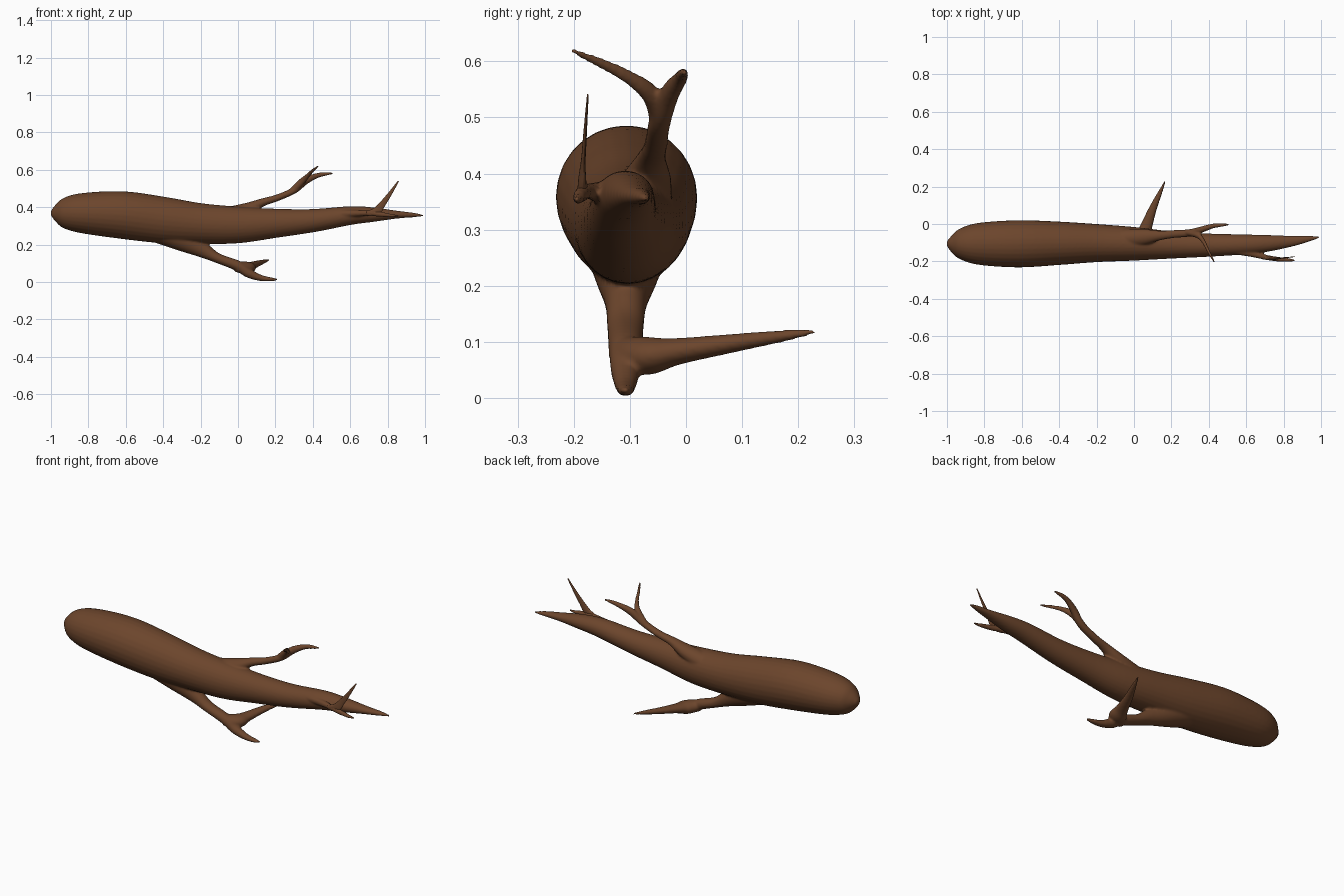
import bpy, bmesh, math
from mathutils import Vector

SIDES, STEPS = 28, 6

bark = bpy.data.materials.new("bark")
bark.diffuse_color = (0.15, 0.06, 0.025, 1)


def spline(rows):
    """Catmull-Rom through rows of x, y, z, half width, half height."""
    out = []
    for i in range(len(rows) - 1):
        p0, p1 = rows[max(i - 1, 0)], rows[i]
        p2, p3 = rows[i + 1], rows[min(i + 2, len(rows) - 1)]
        for s in range(STEPS):
            t = s / STEPS
            out.append([0.5 * (2 * b + (c - a) * t + (2 * a - 5 * b + 4 * c - d) * t * t
                               + (3 * b - a - 3 * c + d) * t ** 3)
                        for a, b, c, d in zip(p0, p1, p2, p3)])
    out.append(list(rows[-1]))
    return out


def tube(bm, rows):
    """Closed limb with elliptical rings square to its path."""
    pts = spline(rows)
    pos = [Vector(p[:3]) for p in pts]
    rings = []
    for i, p in enumerate(pts):
        tan = (pos[min(i + 1, len(pos) - 1)] - pos[max(i - 1, 0)]).normalized()
        side = tan.cross(Vector((0, 0, 1))).normalized()
        up = side.cross(tan)
        w, h = max(p[3], 0.001), max(p[4], 0.001)
        rings.append([bm.verts.new(pos[i] + side * w * math.cos(a) + up * h * math.sin(a))
                      for a in (2 * math.pi * k / SIDES for k in range(SIDES))])
    for r, q in zip(rings, rings[1:]):
        for k in range(SIDES):
            n = (k + 1) % SIDES
            bm.faces.new((r[k], r[n], q[n], q[k]))
    bm.faces.new(rings[0][::-1])
    bm.faces.new(rings[-1])


def limb_object(name, limbs):
    bm = bmesh.new()
    for rows in limbs:
        tube(bm, rows)
    bmesh.ops.recalc_face_normals(bm, faces=bm.faces)
    for f in bm.faces:
        f.smooth = True
    me = bpy.data.meshes.new(name)
    bm.to_mesh(me)
    bm.free()
    me.materials.append(bark)
    ob = bpy.data.objects.new(name, me)
    bpy.context.collection.objects.link(ob)
    return ob


# thick main bough, tapering to the right
trunk = [(-1, -.10, .368, .012, .012), (-.975, -.103, .368, .045, .045),
         (-.93, -.105, .368, .082, .082), (-.83, -.106, .368, .112, .108),
         (-.62, -.106, .358, .126, .127), (-.4, -.103, .331, .116, .124),
         (-.2, -.102, .312, .102, .109), (0, -.106, .305, .09, .098),
         (.2, -.112, .314, .073, .078), (.4, -.113, .328, .062, .062),
         (.6, -.109, .355, .053, .050), (.72, -.103, .360, .044, .039),
         (.85, -.091, .360, .028, .021), (.94, -.078, .358, .015, .012),
         (.992, -.07, .355, .004, .004)]
# lower branch and its side fork
lower = [(-.46, -.105, .29, .08, .07), (-.3, -.106, .225, .058, .06),
         (-.19, -.107, .172, .038, .042), (-.11, -.108, .128, .033, .027),
         (0, -.108, .086, .03, .028), (.055, -.108, .048, .026, .025),
         (.12, -.108, .022, .019, .017), (.18, -.108, .014, .014, .010),
         (.212, -.108, .014, .006, .005)]
lower_fork = [(-.01, -.115, .082, .03, .028), (.045, -.07, .075, .045, .034),
              (.065, -.015, .083, .033, .024), (.10, .08, .097, .022, .017),
              (.14, .17, .110, .012, .011), (.167, .23, .118, .004, .005)]
# upper branch and its side fork
upper = [(-.08, -.08, .34, .055, .055), (.05, -.07, .388, .044, .036),
         (.13, -.062, .425, .027, .022), (.21, -.054, .450, .021, .018),
         (.30, -.047, .490, .020, .018), (.36, -.03, .540, .017, .020),
         (.42, -.011, .568, .013, .014), (.47, -.005, .578, .010, .010),
         (.508, -.003, .58, .005, .005)]
upper_fork = [(.29, -.047, .488, .016, .018), (.345, -.063, .540, .015, .018),
              (.375, -.10, .570, .010, .013), (.40, -.15, .596, .008, .010),
              (.43, -.205, .62, .005, .005)]
# small side shoot near the tip
shoot = [(.52, -.135, .362, .025, .022), (.62, -.157, .367, .018, .018),
         (.70, -.177, .368, .014, .014), (.76, -.187, .362, .013, .014),
         (.82, -.192, .355, .011, .009), (.86, -.195, .353, .005, .005)]

body = limb_object("branch", [trunk, lower, lower_fork, upper, upper_fork, shoot])
rm = body.modifiers.new("fuse", 'REMESH')
rm.mode = 'VOXEL'
rm.voxel_size = 0.0055
rm.use_smooth_shade = True
sm = body.modifiers.new("soften", 'SMOOTH')
sm.factor = 0.5
sm.iterations = 7

# thin blade-like twig rising from the shoot
limb_object("thin_twig", [[(.69, -.18, .366, .010, .012), (.74, -.185, .378, .008, .022),
                           (.775, -.183, .42, .004, .016), (.81, -.18, .468, .003, .011),
                           (.858, -.175, .54, .0015, .003)]])
